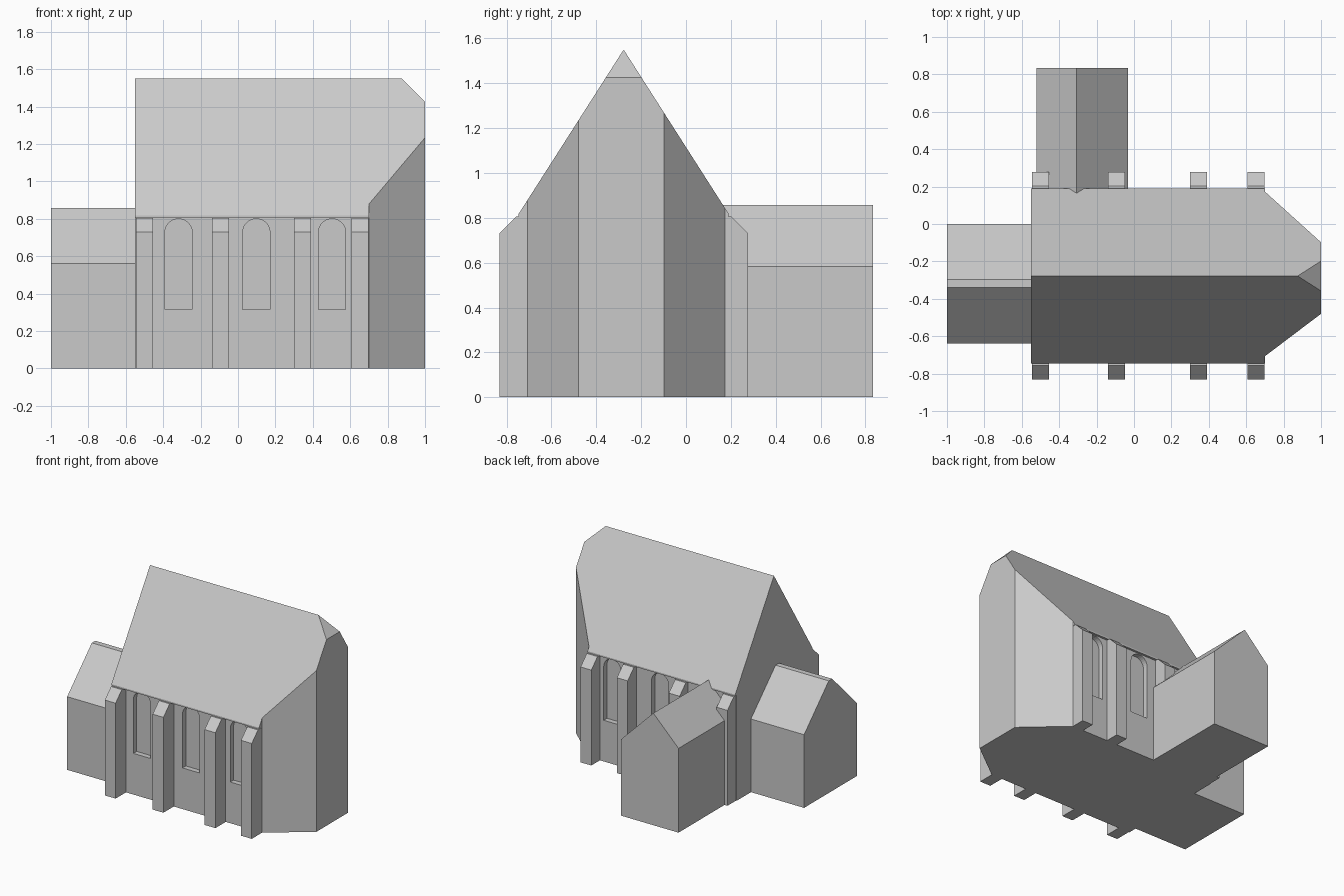
import bpy
import math
from mathutils import Vector

if "Cube" in bpy.data.objects:
    bpy.data.objects.remove(bpy.data.objects["Cube"], do_unlink=True)

# One plain stone colour
stone = bpy.data.materials.new("pale_grey_stone")
stone.use_nodes = True
stone.diffuse_color = (0.59, 0.59, 0.59, 1)
stone.node_tree.nodes["Principled BSDF"].inputs["Base Color"].default_value = (0.59, 0.59, 0.59, 1)

AXES = {"x": lambda p, d: (d, p[0], p[1]),
        "y": lambda p, d: (p[0], d, p[1]),
        "z": lambda p, d: (p[0], p[1], d)}


def prism(name, axis, profile, start, end):
    """Extrude a 2D profile along an axis, with faces turned outwards."""
    n = len(profile)
    verts = [AXES[axis](p, d) for d in (start, end) for p in profile]
    faces = [list(range(n)), list(range(n, 2 * n))[::-1]]
    faces += [[i, i + n, (i + 1) % n + n, (i + 1) % n] for i in range(n)]
    area = sum(p[0] * q[1] - q[0] * p[1] for p, q in zip(profile, profile[1:] + profile[:1]))
    if (area > 0) != (axis == "y"):
        faces = [f[::-1] for f in faces]
    mesh = bpy.data.meshes.new(name)
    mesh.from_pydata(verts, [], faces)
    mesh.materials.append(stone)
    ob = bpy.data.objects.new(name, mesh)
    bpy.context.scene.collection.objects.link(ob)
    return ob


def cut(target, cutters):
    """Subtract the cutters, bake the result and remove the cutters."""
    for c in cutters:
        c.hide_render = True
        mod = target.modifiers.new("cut", "BOOLEAN")
        mod.operation = "DIFFERENCE"
        mod.solver = "EXACT"
        mod.object = c
    bpy.context.view_layer.update()
    deps = bpy.context.evaluated_depsgraph_get()
    baked = bpy.data.meshes.new_from_object(target.evaluated_get(deps))
    target.modifiers.clear()
    target.data = baked
    for c in cutters:
        bpy.data.objects.remove(c, do_unlink=True)


RIDGE_Y, RIDGE_Z = -0.278, 1.55
SOUTH, NORTH = -0.707, 0.173
EAVE_S, EAVE_N = -0.746, 0.19
EAVE_LOW, EAVE_TOP = 0.806, 0.818
WEST, SHOULDER, EAST = -0.55, 0.7, 1.0

# Hall with steep roof and slim overhanging eaves
hall = prism("hall", "x", [
    (SOUTH, 0), (NORTH, 0), (NORTH, EAVE_LOW), (EAVE_N, EAVE_LOW), (EAVE_N, EAVE_TOP),
    (RIDGE_Y, RIDGE_Z), (EAVE_S, EAVE_TOP), (EAVE_S, EAVE_LOW), (SOUTH, EAVE_LOW)], WEST, EAST)


# Cutters for the slanted walls of the east end
def corner_cutter(wall, tip, outside):
    a, b = Vector((SHOULDER, wall)), Vector((EAST, tip))
    far = b + (b - a) * 0.3
    plan = [tuple(a), tuple(far), (far.x, outside), (SHOULDER, outside)]
    return prism("corner_cutter", "z", plan, -0.5, 2)


cutters = [corner_cutter(SOUTH, -0.48, -1.2), corner_cutter(NORTH, -0.098, 0.8)]

# Cutter for the clipped ridge end
cutters.append(prism("ridge_cutter", "y", [(0.775, 1.65), (1.1, 1.325), (1.1, 1.65)], -1, 1))

# Cutters for the round-headed window niches
NICHE, RADIUS, SILL, SPRING = 0.04, 0.073, 0.315, 0.727


def window_cutter(x, y0, y1):
    arch = [(x + RADIUS * math.cos(math.pi * i / 14), SPRING + RADIUS * math.sin(math.pi * i / 14))
            for i in range(15)]
    return prism("window_cutter", "y", [(x - RADIUS, SILL), (x + RADIUS, SILL)] + arch, y0, y1)


for x in (-0.318, 0.098, 0.503):
    cutters.append(window_cutter(x, SOUTH - 0.2, SOUTH + NICHE))
    if x > 0:
        cutters.append(window_cutter(x, NORTH - NICHE, NORTH + 0.2))

cut(hall, cutters)

# Buttresses with sloped caps along both long walls
for side, wall, sign, outer in (("front", SOUTH, -1, -0.832), ("back", NORTH, 1, 0.277)):
    for i, x in enumerate((-0.545, -0.14, 0.3, 0.608)):
        shape = [(wall - sign * 0.01, 0), (outer, 0), (outer, 0.73),
                 (outer - sign * 0.075, 0.805), (wall - sign * 0.01, 0.805)]
        prism(f"{side}_buttress_{i + 1}", "x", shape, x, x + 0.091)

# West annex with a narrow flat ridge
prism("west_annex", "x", [(-0.638, 0), (0, 0), (0, 0.56), (-0.298, 0.858),
                          (-0.34, 0.858), (-0.638, 0.56)], -1, WEST)

# North annex with an off-centre ridge
prism("north_annex", "y", [(-0.52, 0), (-0.032, 0), (-0.032, 0.583), (-0.307, 0.858),
                           (-0.52, 0.645)], 0.165, 0.833)
